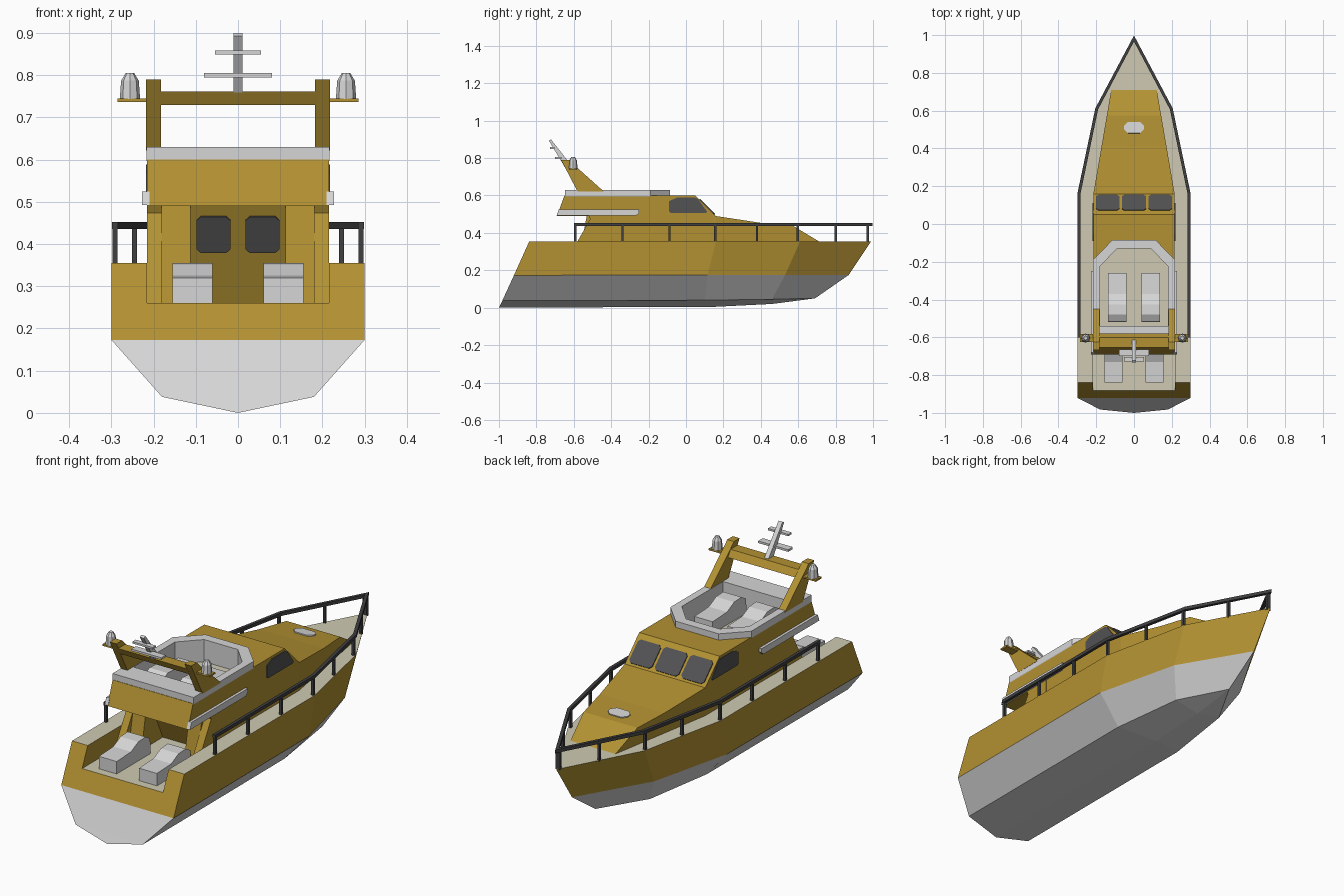
import bpy, bmesh, math
from mathutils import Vector, Matrix

if "Cube" in bpy.data.objects:
    bpy.data.objects.remove(bpy.data.objects["Cube"])


def material(name, r, g, b):
    m = bpy.data.materials.new(name)
    m.diffuse_color = (r, g, b, 1)
    m.use_nodes = True
    m.node_tree.nodes["Principled BSDF"].inputs["Base Color"].default_value = m.diffuse_color
    return m


GOLD = material("gold paint", 0.45, 0.285, 0.032)
WHITE = material("white", 0.67, 0.67, 0.67)
CREAM = material("cream deck", 0.62, 0.59, 0.45)
GLASS = material("dark glass", 0.085, 0.085, 0.088)
RAIL = material("rail grey", 0.05, 0.05, 0.053)


def finish(name, bm, mat, mirror=False):
    bmesh.ops.remove_doubles(bm, verts=bm.verts, dist=1e-5)
    bmesh.ops.recalc_face_normals(bm, faces=bm.faces)
    me = bpy.data.meshes.new(name)
    bm.to_mesh(me)
    bm.free()
    me.materials.append(mat)
    ob = bpy.data.objects.new(name, me)
    bpy.context.collection.objects.link(ob)
    if mirror:
        mod = ob.modifiers.new("mirror", 'MIRROR')
        mod.use_mirror_merge = False
    return ob


def prism(name, pts, axis, a, b, mat, mirror=False):
    """Extrude a polygon: (y,z) points along x, or (x,y) points along z."""
    bm = bmesh.new()
    place = (lambda p, t: (t, p[0], p[1])) if axis == 'x' else (lambda p, t: (p[0], p[1], t))
    lo = [bm.verts.new(place(p, a)) for p in pts]
    hi = [bm.verts.new(place(p, b)) for p in pts]
    bm.faces.new(lo)
    bm.faces.new(hi)
    for i in range(len(pts)):
        j = (i + 1) % len(pts)
        bm.faces.new((lo[i], lo[j], hi[j], hi[i]))
    return finish(name, bm, mat, mirror)


def box(name, x0, x1, y0, y1, z0, z1, mat, mirror=False):
    return prism(name, [(x0, y0), (x1, y0), (x1, y1), (x0, y1)], 'z', z0, z1, mat, mirror)


def plate(name, centre, up, w, h, c, mat, mirror=False):
    """Thin plate with clipped corners, spanned by x and the given up direction."""
    a, b = w / 2, h / 2
    ring = [(a - c, -b), (a, -b + c), (a, b - c), (a - c, b),
            (-a + c, b), (-a, b - c), (-a, -b + c), (-a + c, -b)]
    ob = prism(name, ring, 'z', -0.004, 0.004, mat, mirror)
    x, v = Vector((1, 0, 0)), Vector(up).normalized()
    rot = Matrix((x, v, x.cross(v))).transposed().to_4x4()
    ob.data.transform(Matrix.Translation(centre) @ rot)
    return ob


def cut(ob, cutter):
    cutter.hide_render = True
    mod = ob.modifiers.new("cut", 'BOOLEAN')
    mod.operation, mod.solver, mod.object = 'DIFFERENCE', 'EXACT', cutter
    me = bpy.data.meshes.new_from_object(ob.evaluated_get(bpy.context.evaluated_depsgraph_get()))
    ob.modifiers.clear()
    ob.data = me
    bpy.data.objects.remove(cutter)


def mirrored(half):
    return half + [(-x, y) for x, y in reversed(half)]


# Hull: keel, chine, waterline and deck lines lofted on both sides
lines = [
    [(0, -1, 0), (0, 0.16, 0.005), (0, 0.46, 0.02), (0, 0.69, 0.05)],
    [(0.18, -0.982, 0.038), (0.18, 0.10, 0.04), (0.13, 0.46, 0.045), (0, 0.69, 0.05)],
    [(0.3, -0.92, 0.173), (0.3, 0.115, 0.175), (0.2, 0.53, 0.175), (0, 0.87, 0.175)],
    [(0.3, -0.838, 0.355), (0.3, 0.16, 0.355), (0.205, 0.61, 0.355), (0, 0.99, 0.355)]]
bm = bmesh.new()
V = {(s, j, i): bm.verts.new((s * p[0], p[1], p[2]))
     for s in (1, -1) for j, row in enumerate(lines) for i, p in enumerate(row)}
for j in range(3):
    for s in (1, -1):
        for i in range(3):
            bm.faces.new((V[s, j, i], V[s, j, i + 1], V[s, j + 1, i + 1], V[s, j + 1, i]))
    bm.faces.new((V[1, j, 0], V[1, j + 1, 0], V[-1, j + 1, 0], V[-1, j, 0]))
bm.faces.new([V[1, 3, i] for i in range(4)] + [V[-1, 3, i] for i in (3, 2, 1, 0)])
hull = finish("hull", bm, GOLD)
cut(hull, box("cockpit_cutter", -0.216, 0.216, -1.1, -0.36, 0.26, 0.5, GOLD))
hull.data.materials.clear()
for m in (GOLD, WHITE, CREAM):
    hull.data.materials.append(m)
for f in hull.data.polygons:
    low = f.center.z < 0.174 and f.normal.z < 0.9
    f.material_index = 1 if low else 2 if f.normal.z > 0.9 else 0

# Cabin with overhanging flybridge, hollowed for the upper seating
cabin = prism("cabin", [(-0.41, 0.255), (0.16, 0.255), (0.16, 0.49), (0.05, 0.6), (-0.65, 0.6),
                        (-0.69, 0.49), (-0.52, 0.49)], 'x', -0.215, 0.215, GOLD)
well = mirrored([(0.185, -0.545), (0.185, -0.22), (0.093, -0.122)])
cut(cabin, prism("well_cutter", well, 'z', 0.515, 0.8, GOLD))
prism("cabin_wing", [(-0.637, 0.255), (-0.38, 0.255), (-0.38, 0.495), (-0.5, 0.495)],
      'x', 0.18, 0.2152, GOLD, True)
prism("door_surround", [(-0.575, 0.255), (-0.38, 0.255), (-0.38, 0.495), (-0.53, 0.495)],
      'x', 0.113, 0.181, GOLD, True)

# Foredeck housing tapering to the bow
fore = prism("foredeck_housing", [(0.16, 0.34), (0.16, 0.49), (0.41, 0.452), (0.575, 0.436),
                                  (0.71, 0.355), (0.71, 0.34)], 'x', -0.215, 0.215, GOLD)
for v in fore.data.vertices:
    v.co.x *= 1 - 0.44 * (v.co.y - 0.16) / 0.55

# Flybridge coaming ring and floor
outer = mirrored([(0.2165, -0.648), (0.2165, -0.19), (0.115, -0.085)])
inner = mirrored([(0.18, -0.54), (0.18, -0.225), (0.09, -0.13)])
bm = bmesh.new()
loops = [[bm.verts.new((x, y, z)) for x, y in pts]
         for pts, z in ((outer, 0.598), (outer, 0.63), (inner, 0.63), (inner, 0.52))]
for k in range(4):
    a, b = loops[k], loops[(k + 1) % 4]
    for i in range(6):
        j = (i + 1) % 6
        bm.faces.new((a[i], a[j], b[j], b[i]))
finish("flybridge_coaming", bm, WHITE)
prism("flybridge_floor", inner, 'z', 0.516, 0.523, CREAM)
prism("side_strip", [(-0.692, 0.493), (-0.265, 0.493), (-0.25, 0.507), (-0.25, 0.525), (-0.68, 0.525)],
      'x', 0.21, 0.228, WHITE, True)

# Lounge seats, aft-facing in the cockpit and forward-facing on the flybridge
seat = [(-0.84, 0.255), (-0.84, 0.32), (-0.73, 0.325), (-0.675, 0.352), (-0.62, 0.355),
        (-0.585, 0.335), (-0.58, 0.255)]
prism("cockpit_seat", seat, 'x', 0.06, 0.155, WHITE, True)
prism("flybridge_seat", [(-1.10 - y, z + 0.26) for y, z in seat], 'x', 0.04, 0.137, WHITE, True)

# Windows and hatch
for x, w in ((-0.139, 0.122), (0, 0.128), (0.139, 0.122)):
    plate("windshield_pane", (x, 0.112, 0.539), (0, -1, 1), w, 0.115, 0.012, GLASS)
prism("side_window", [(-0.09, 0.515), (-0.082, 0.507), (0.108, 0.507), (0.112, 0.515), (0.065, 0.58),
                      (0.05, 0.588), (-0.05, 0.588), (-0.09, 0.57)], 'x', 0.211, 0.2185, GLASS, True)
plate("door_window", (0.058, -0.4895, 0.423), (0, -0.11, 0.235), 0.08, 0.095, 0.01, GLASS, True)
plate("bow_hatch", (0, 0.51, 0.4435), (0, 1, -0.097), 0.105, 0.06, 0.02, WHITE)

# Radar arch
prism("arch_leg", [(-0.44, 0.622), (-0.60, 0.765), (-0.625, 0.79), (-0.668, 0.79), (-0.58, 0.622)],
      'x', 0.182, 0.2175, GOLD, True)
prism("arch_beam", [(-0.637, 0.73), (-0.654, 0.762), (-0.60, 0.762), (-0.58, 0.73)],
      'x', -0.19, 0.19, GOLD)
box("dome_shelf", 0.2, 0.286, -0.626, -0.582, 0.737, 0.745, GOLD, True)

# Radar domes
bm = bmesh.new()
for r0, r1, z0, z1 in ((0.024, 0.021, 0.744, 0.787), (0.021, 0.01, 0.787, 0.805)):
    bmesh.ops.create_cone(bm, cap_ends=True, segments=8, radius1=r0, radius2=r1, depth=z1 - z0,
                          matrix=Matrix.Translation((0.256, -0.604, (z0 + z1) / 2)))
finish("radar_dome", bm, WHITE, True)

# Mast with two crossbars
prism("mast", [(-0.65, 0.755), (-0.733, 0.893), (-0.722, 0.9), (-0.612, 0.76)],
      'x', -0.011, 0.011, WHITE)
box("lower_crossbar", -0.08, 0.08, -0.70, -0.665, 0.795, 0.805, WHITE)
box("upper_crossbar", -0.054, 0.054, -0.728, -0.703, 0.849, 0.858, WHITE)

# Deck rail and its posts
prism("deck_rail", [(0.299, -0.6), (0.299, 0.16), (0.205, 0.612), (0, 0.998), (0, 0.966),
                    (0.19, 0.607), (0.284, 0.157), (0.284, -0.6)], 'z', 0.436, 0.452, RAIL, True)
for y in (-0.592, -0.34, -0.088, 0.157, 0.38, 0.597, 0.80, 0.972):
    if y < 0.16:
        x = 0.291
    elif y < 0.61:
        x = 0.291 - (y - 0.16) * 0.209
    else:
        x = max(0.004, 0.197 * (0.982 - y) / 0.372)
    box("rail_post", x - 0.006, x + 0.006, y - 0.006, y + 0.006, 0.35, 0.44, RAIL, True)
